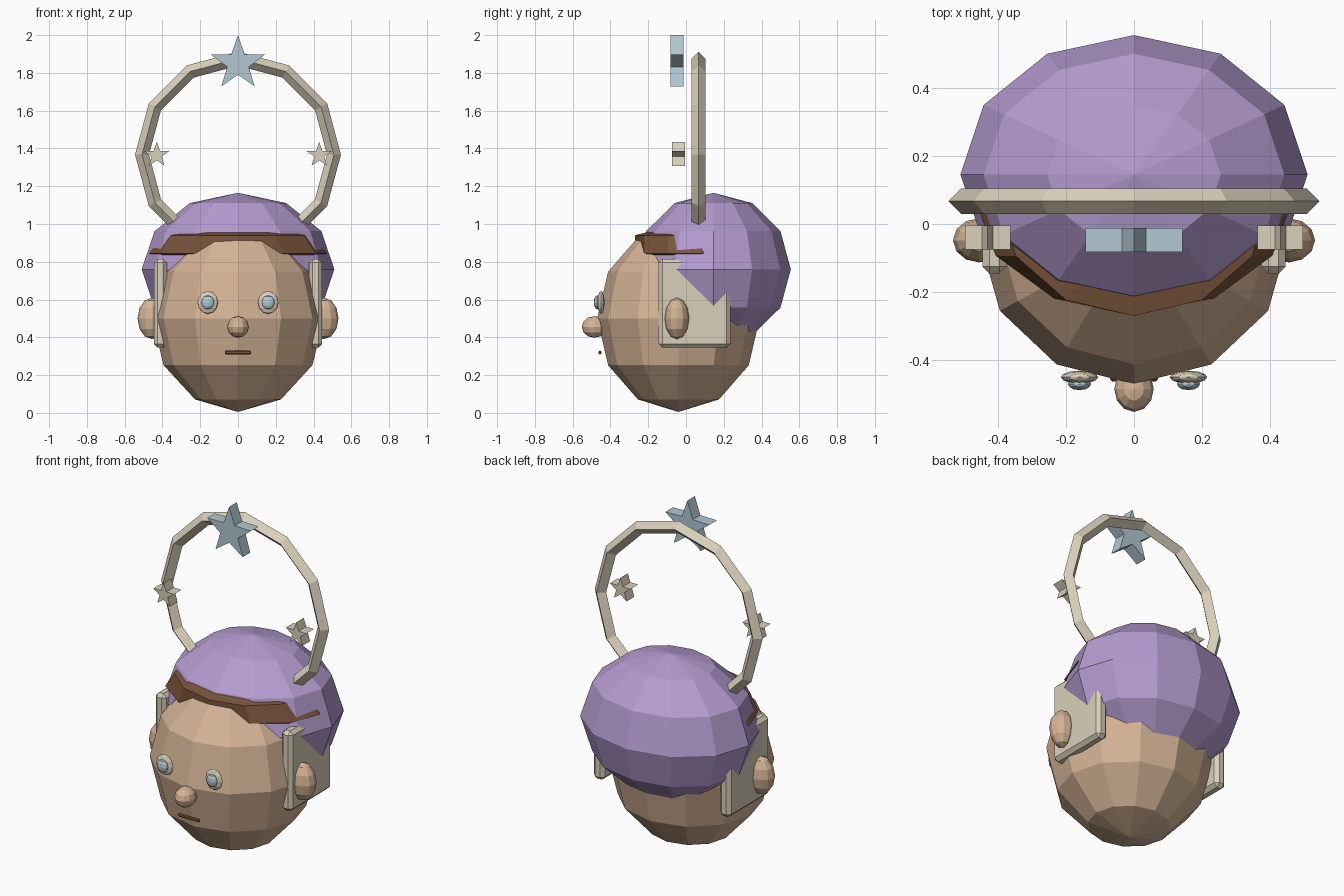
import bpy, bmesh, math
from mathutils import Matrix, Vector

cube = bpy.data.objects.get("Cube")
if cube:
    bpy.data.objects.remove(cube)


def material(name, rgb):
    m = bpy.data.materials.new(name)
    m.use_nodes = True
    m.diffuse_color = (*rgb, 1)
    m.node_tree.nodes["Principled BSDF"].inputs["Base Color"].default_value = (*rgb, 1)
    return m


SKIN = material("skin tan", (0.66, 0.45, 0.30))
PURPLE = material("soft purple", (0.46, 0.33, 0.63))
CREAM = material("cream", (0.70, 0.63, 0.49))
BLUE = material("pale blue", (0.44, 0.58, 0.65))
BROWN = material("brown", (0.20, 0.09, 0.045))


def finish(name, bm, mat):
    bmesh.ops.recalc_face_normals(bm, faces=bm.faces)
    mesh = bpy.data.meshes.new(name)
    bm.to_mesh(mesh)
    bm.free()
    mesh.materials.append(mat)
    ob = bpy.data.objects.new(name, mesh)
    bpy.context.collection.objects.link(ob)
    return ob


def ellipsoid(name, centre, radii, mat, segments=12, rings=6):
    bm = bmesh.new()
    place = Matrix.Translation(centre) @ Matrix.Diagonal((*radii, 1))
    bmesh.ops.create_uvsphere(bm, u_segments=segments, v_segments=rings,
                              radius=1, matrix=place)
    return finish(name, bm, mat)


def box(name, centre, size, mat, bevel):
    bm = bmesh.new()
    place = Matrix.Translation(centre) @ Matrix.Diagonal((*size, 1))
    bmesh.ops.create_cube(bm, size=1, matrix=place)
    bmesh.ops.bevel(bm, geom=bm.edges[:], offset=bevel, segments=1, affect='EDGES')
    return finish(name, bm, mat)


def star(name, centre, outer, inner, depth, mat):
    bm = bmesh.new()
    verts = []
    for i in range(10):
        a = math.pi * i / 5
        r = inner if i % 2 else outer
        verts.append(bm.verts.new(Vector(centre) + Vector(
            (r * math.sin(a), -depth / 2, r * math.cos(a)))))
    face = bm.faces.new(verts)
    extruded = bmesh.ops.extrude_face_region(bm, geom=[face], use_keep_orig=True)
    moved = [v for v in extruded["geom"] if isinstance(v, bmesh.types.BMVert)]
    bmesh.ops.translate(bm, verts=moved, vec=(0, depth, 0))
    return finish(name, bm, mat)


def loft(name, centre_y, sections, mat, segments=12):
    # Stacked elliptical rings given as (height, x radius, y radius)
    bm = bmesh.new()
    rings = []
    for z, rx, ry in sections:
        angles = [2 * math.pi * i / segments for i in range(segments)]
        rings.append([bm.verts.new((rx * math.cos(a), centre_y + ry * math.sin(a), z))
                      for a in angles])
    for low, high in zip(rings, rings[1:]):
        for i in range(segments):
            j = (i + 1) % segments
            bm.faces.new((low[i], low[j], high[j], high[i]))
    bm.faces.new(rings[0])
    bm.faces.new(rings[-1])
    return finish(name, bm, mat)


# Head, hair cap and fringe
ellipsoid("head", (0, -0.04, 0.50), (0.455, 0.43, 0.495), SKIN)
ellipsoid("hair", (0, 0.145, 0.76), (0.51, 0.41, 0.405), PURPLE)
loft("fringe", 0.08, [(0.835, 0.45, 0.33), (0.845, 0.47, 0.345),
                      (0.94, 0.40, 0.35), (0.985, 0.21, 0.18)], BROWN)

# Face
ellipsoid("nose", (0, -0.485, 0.455), (0.058, 0.067, 0.057), SKIN)
box("mouth", (0, -0.455, 0.32), (0.14, 0.014, 0.02), BROWN, 0.005)

# Paired parts
for label, s in (("left", 1), ("right", -1)):
    ellipsoid(label + "_eye", (s * 0.16, -0.45, 0.585), (0.055, 0.019, 0.061), CREAM)
    ellipsoid(label + "_iris", (s * 0.16, -0.47, 0.585), (0.034, 0.018, 0.037), BLUE)
    ellipsoid(label + "_ear", (s * 0.455, -0.048, 0.50), (0.077, 0.065, 0.11), SKIN)
    box(label + "_side_panel", (s * 0.41, 0.045, 0.58), (0.07, 0.38, 0.47), CREAM, 0.02)
    star(label + "_small_star", (s * 0.43, -0.04, 1.365), 0.07, 0.028, 0.07, CREAM)

# Upright hoop with a diamond cross-section, and the star in front of it
bpy.ops.mesh.primitive_torus_add(major_segments=12, minor_segments=4,
                                 major_radius=0.508, minor_radius=0.037,
                                 location=(0, 0.067, 1.367),
                                 rotation=(math.pi / 2, 0, 0))
hoop = bpy.context.object
hoop.name = "hoop"
hoop.data.materials.append(CREAM)
for poly in hoop.data.polygons:
    poly.use_smooth = False
star("large_star", (0, -0.047, 1.85), 0.15, 0.06, 0.07, BLUE)
